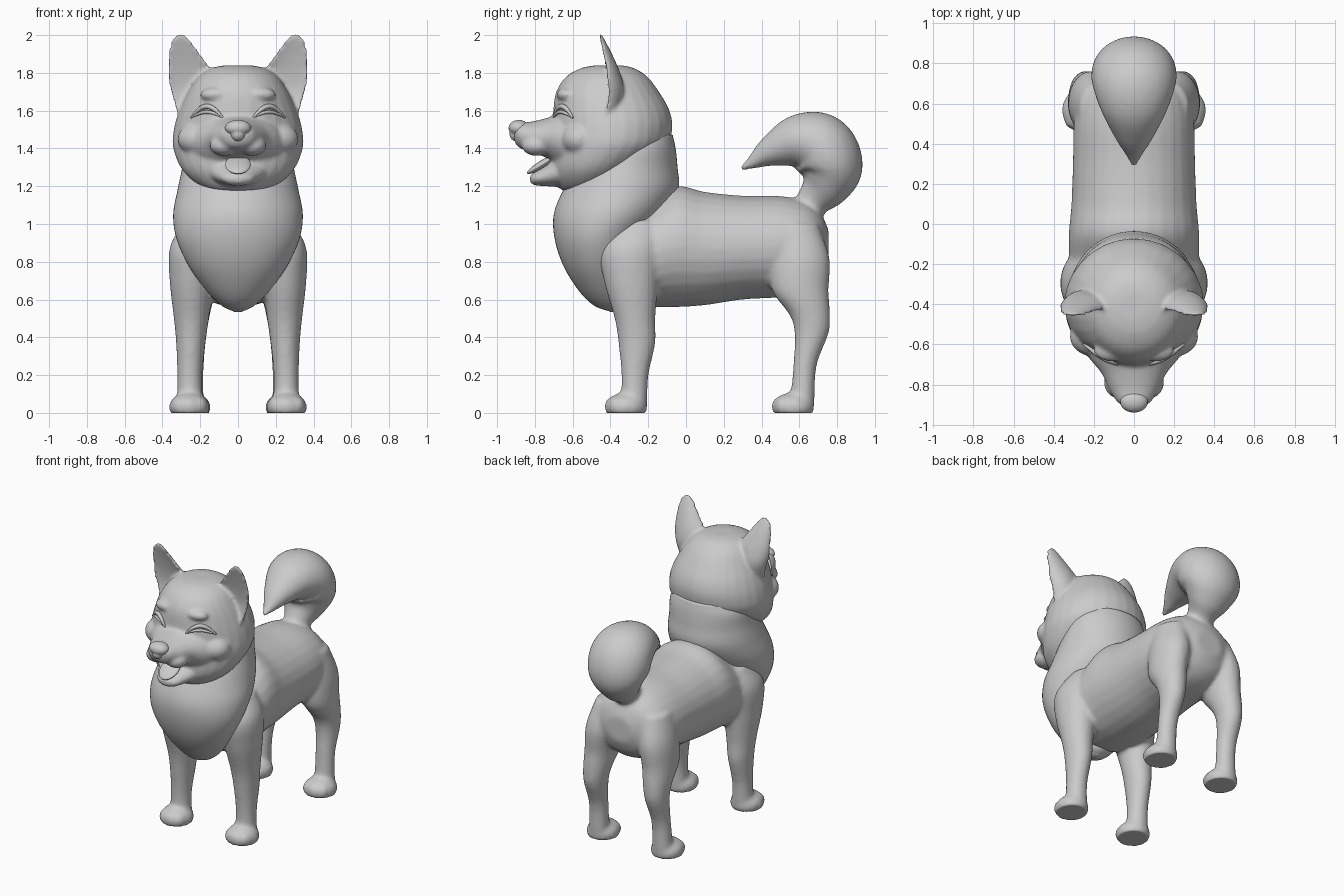
import bpy, bmesh, math
from mathutils import Vector, Matrix

if "Cube" in bpy.data.objects:
    bpy.data.objects.remove(bpy.data.objects["Cube"])


def spline(pts, steps=6):
    """Catmull-Rom interpolation of equal-length tuples."""
    p = [Vector(q) for q in pts]
    p = [2 * p[0] - p[1]] + p + [2 * p[-1] - p[-2]]
    out = []
    for i in range(1, len(p) - 2):
        a, b, c, d = p[i - 1:i + 3]
        for k in range(steps):
            t = k / steps
            out.append(0.5 * (2 * b + (c - a) * t + (2 * a - 5 * b + 4 * c - d) * t * t
                              + (3 * b - a - 3 * c + d) * t ** 3))
    return out + [p[-2]]


def tube(bm, pts, normal=None, cup=False, n=28):
    """Loft ellipses (x, y, z, radius along x, radius along normal)."""
    path, rings = spline(pts), []
    for i, q in enumerate(path):
        t = path[min(i + 1, len(path) - 1)] - path[max(i - 1, 0)]
        nv = Vector(normal) if normal else Vector((0, -t[2], t[1])).normalized()
        ring = []
        for k in range(n):
            a = math.tau * k / n
            s = math.sin(a)
            if cup and s < 0:
                s *= -0.25          # hollow front side
            co = Vector(q[:3]) + Vector((max(q[3], .003) * math.cos(a), 0, 0)) + nv * max(q[4], .003) * s
            ring.append(bm.verts.new(co))
        rings.append(ring)
    for r0, r1 in zip(rings, rings[1:]):
        for k in range(n):
            bm.faces.new((r0[k], r0[(k + 1) % n], r1[(k + 1) % n], r1[k]))
    bm.faces.new(rings[0])
    bm.faces.new(rings[-1])


def ball(bm, loc, size, tilt=0):
    m = Matrix.Translation(loc) @ Matrix.Rotation(tilt, 4, 'X') @ Matrix.Diagonal((*size, 1))
    bmesh.ops.create_uvsphere(bm, u_segments=28, v_segments=18, radius=1, matrix=m)


def flip(pts, s):
    return [(s * p[0], *p[1:]) for p in pts]


def finish(bm, name, voxel=0, smooth=0, floor=False):
    bmesh.ops.recalc_face_normals(bm, faces=bm.faces[:])
    me = bpy.data.meshes.new(name)
    bm.to_mesh(me)
    bm.free()
    ob = bpy.data.objects.new(name, me)
    bpy.context.collection.objects.link(ob)
    bpy.context.view_layer.objects.active = ob
    if voxel:
        r = ob.modifiers.new("merge", 'REMESH')
        r.mode, r.voxel_size = 'VOXEL', voxel
        bpy.ops.object.modifier_apply(modifier="merge")
        s = ob.modifiers.new("soften", 'SMOOTH')
        s.factor, s.iterations = 0.5, smooth
        bpy.ops.object.modifier_apply(modifier="soften")
    if floor:
        for v in ob.data.vertices:
            v.co.z = max(v.co.z, 0)
    for p in ob.data.polygons:
        p.use_smooth = True
    return ob


# body with legs and curled tail, blended into one skin
bm = bmesh.new()
tube(bm, [(0, -.43, .86, .2, .18), (0, -.35, .85, .29, .27), (0, -.2, .84, .32, .28),
          (0, -.05, .88, .325, .32), (0, .1, .87, .312, .3), (0, .3, .875, .305, .275),
          (0, .5, .88, .3, .268), (0, .63, .88, .275, .24), (0, .71, .88, .21, .18),
          (0, .755, .88, .1, .09)], normal=(0, 0, 1))
front = [(.2, -.25, 1.02, .08, .1), (.235, -.29, .88, .125, .165), (.245, -.29, .7, .117, .145),
         (.247, -.27, .5, .093, .108), (.25, -.26, .37, .078, .098), (.255, -.27, .2, .066, .072),
         (.255, -.275, .05, .07, .07)]
hind = [(.18, .57, 1.0, .09, .13), (.205, .6, .82, .115, .16), (.225, .605, .65, .105, .15),
        (.235, .655, .52, .087, .108), (.24, .665, .42, .075, .09), (.245, .63, .25, .064, .062),
        (.25, .615, .05, .068, .065)]
for s in (1, -1):
    tube(bm, flip(front, s), normal=(0, 1, 0))
    tube(bm, flip(hind, s), normal=(0, 1, 0))
    for x, y in ((.258, -.317), (.252, .567)):
        ball(bm, (s * x, y, .03), (.108, .112, .078))
        for dx in (-.055, 0, .055):      # toes
            ball(bm, (s * x + dx, y - .072 + abs(dx) * .4, .035), (.04, .045, .05))
tube(bm, [(0, .6, 1.0, .1, .1), (0, .665, 1.11, .09, .088), (0, .735, 1.2, .15, .132),
          (0, .765, 1.3, .205, .172), (0, .71, 1.41, .21, .178), (0, .59, 1.435, .175, .145),
          (0, .45, 1.385, .105, .085), (0, .35, 1.325, .045, .035), (0, .285, 1.29, .01, .01)])
finish(bm, "body", .014, 8, floor=True)

# fluffy chest ruff around the neck
bm = bmesh.new()
tube(bm, [(0, -.38, .535, .02, .02), (0, -.4, .57, .09, .09), (0, -.43, .65, .17, .14),
          (0, -.46, .78, .262, .19), (0, -.455, .92, .325, .24), (0, -.405, 1.05, .343, .295),
          (0, -.345, 1.18, .32, .305), (0, -.31, 1.3, .295, .265), (0, -.28, 1.4, .28, .225),
          (0, -.26, 1.47, .24, .19)], normal=(0, 1, 0), n=64)
finish(bm, "chest_ruff")

# head: skull, muzzle, jaw, brows and ears blended
bm = bmesh.new()
tube(bm, [(0, -.56, 1.165, .06, .05), (0, -.53, 1.19, .18, .14), (0, -.48, 1.28, .29, .23),
          (0, -.41, 1.4, .343, .3), (0, -.39, 1.5, .34, .317), (0, -.395, 1.6, .312, .308),
          (0, -.415, 1.7, .265, .272), (0, -.42, 1.78, .21, .215), (0, -.415, 1.825, .14, .14),
          (0, -.41, 1.84, .07, .07)], normal=(0, 1, 0))
tube(bm, [(0, -.5, 1.42, .3, .17), (0, -.65, 1.435, .235, .15), (0, -.74, 1.455, .165, .105),
          (0, -.82, 1.46, .125, .082), (0, -.885, 1.47, .085, .065), (0, -.91, 1.48, .04, .04)],
     normal=(0, 0, 1))
tube(bm, [(0, -.5, 1.3, .22, .11), (0, -.65, 1.28, .16, .085), (0, -.74, 1.255, .11, .055),
          (0, -.8, 1.24, .075, .035), (0, -.825, 1.24, .03, .02)], normal=(0, 0, 1))
ear = [(.25, -.43, 1.58, .07, .07), (.255, -.42, 1.7, .1, .09), (.25, -.425, 1.79, .122, .08),
       (.277, -.44, 1.88, .093, .058), (.3, -.457, 1.96, .058, .035), (.305, -.465, 2.01, .022, .015)]
for s in (1, -1):
    tube(bm, flip(ear, s), normal=(0, 1, 0), cup=True)
    ball(bm, (s * .075, -.79, 1.415), (.075, .08, .055))      # upper lips
    ball(bm, (s * .11, -.63, 1.685), (.09, .055, .04))        # brows
    ball(bm, (s * .2, -.56, 1.45), (.12, .1, .09))            # cheeks
finish(bm, "head", .011, 6)

# nose
bm = bmesh.new()
ball(bm, (0, -.885, 1.508), (.07, .055, .043))
ball(bm, (0, -.89, 1.475), (.04, .045, .04))
finish(bm, "nose", .006, 4)

# tongue
bm = bmesh.new()
ball(bm, (0, -.765, 1.315), (.068, .09, .02), math.radians(32))
finish(bm, "tongue")


# smiling closed eyelids following the face
def face_y(x, z):
    rx = .312 - (z - 1.6) * .4
    return -.395 - .308 * math.sqrt(max(0, 1 - (x / rx) ** 2))


for side, s in (("right", 1), ("left", -1)):
    for lid, arch, r in (("upper", .06, .014), ("lower", .03, .01)):
        cu = bpy.data.curves.new(f"{lid}_eyelid_{side}", 'CURVE')
        cu.dimensions, cu.bevel_depth, cu.bevel_resolution = '3D', r, 3
        cu.use_fill_caps = True
        sp = cu.splines.new('POLY')
        sp.points.add(14)
        for i, p in enumerate(sp.points):
            t = i / 14
            x, z = .08 + .17 * t, 1.563 + arch * math.sin(math.pi * t)
            p.co = (s * x, face_y(x, z) - .006, z, 1)
            p.radius = .35 + .65 * math.sin(math.pi * t)
        bpy.context.collection.objects.link(bpy.data.objects.new(cu.name, cu))
